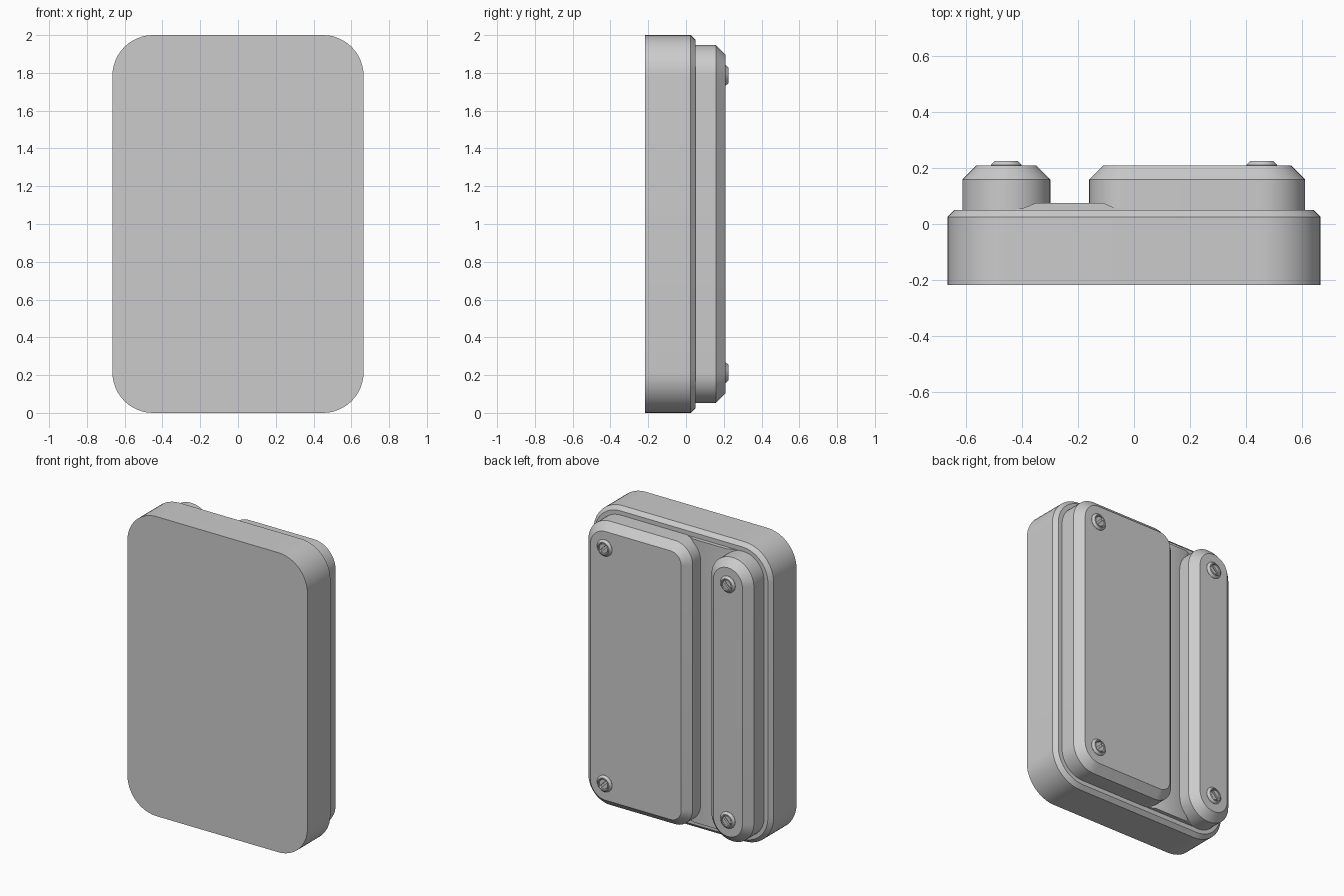
import bpy, bmesh
from math import sin, cos, pi, radians

if "Cube" in bpy.data.objects:
    bpy.data.objects.remove(bpy.data.objects["Cube"])


def finish(name, bm, smooth=30):
    bmesh.ops.recalc_face_normals(bm, faces=bm.faces[:])
    mesh = bpy.data.meshes.new(name)
    bm.to_mesh(mesh)
    bm.free()
    ob = bpy.data.objects.new(name, mesh)
    bpy.context.collection.objects.link(ob)
    bpy.ops.object.select_all(action='DESELECT')
    ob.select_set(True)
    bpy.context.view_layer.objects.active = ob
    bpy.ops.object.shade_smooth_by_angle(angle=radians(smooth))
    return ob


def outline(x0, x1, z0, z1, r_left, r_right, inset, n=12):
    """Rounded rectangle in XZ, with own corner radius on each side."""
    pts = []
    for sx, sz, a0 in ((1, 1, 0), (-1, 1, 90), (-1, -1, 180), (1, -1, 270)):
        r = r_right if sx > 0 else r_left
        cx = x1 - r if sx > 0 else x0 + r
        cz = z1 - r if sz > 0 else z0 + r
        for i in range(n + 1):
            a = radians(a0 + 90 * i / n)
            pts.append((cx + (r - inset) * cos(a), cz + (r - inset) * sin(a)))
    return pts


def loft(bm, loops, closed=False):
    """Skin matching loops of points; cap the ends unless closed."""
    rings = [[bm.verts.new(p) for p in loop] for loop in loops]
    pairs = list(zip(rings, rings[1:])) + ([(rings[-1], rings[0])] if closed else [])
    for a, b in pairs:
        for i in range(len(a)):
            j = (i + 1) % len(a)
            bm.faces.new((a[i], a[j], b[j], b[i]))
    if not closed:
        bm.faces.new(rings[0])
        bm.faces.new(rings[-1])


def plate(name, x0, x1, z0, z1, r_left, r_right, levels):
    bm = bmesh.new()
    loft(bm, [[(x, y, z) for x, z in outline(x0, x1, z0, z1, r_left, r_right, ins)]
              for y, ins in levels])
    return finish(name, bm)


def screw(name, x, z, slot_angle):
    bm = bmesh.new()
    # bevelled collar
    n = 32
    profile = [(.055, .20), (.055, .21), (.042, .224), (.036, .224), (.034, .212), (.034, .20)]
    loft(bm, [[(x + r * cos(2 * pi * i / n), y, z + r * sin(2 * pi * i / n)) for i in range(n)]
              for r, y in profile], closed=True)
    # two half discs leaving a slot between them
    for side in (0, pi):
        half = []
        for i in range(13):
            a = radians(12) + radians(156) * i / 12 + side + slot_angle
            half.append((x + .031 * cos(a), z + .031 * sin(a)))
        loft(bm, [[(px, y, pz) for px, pz in half] for y in (.20, .221)])
    return finish(name, bm)


# main body with a chamfered back edge
plate("body", -.665, .665, 0, 2, .215, .215, [(-.217, 0), (.025, 0), (.05, .025)])

# raised back covers
cover_levels = [(.045, 0), (.158, 0), (.208, .05)]
plate("wide_cover", -.16, .61, .053, 1.947, .13, .16, cover_levels)
plate("narrow_cover", -.612, -.298, .053, 1.947, .156, .156, cover_levels)

# low ridge between the covers, with flared sides
half = [(.218, .05), (.19, .052), (.165, .057), (.145, .064), (.13, .071), (.12, .075)]
section = ([(-.23 - d, y) for d, y in half] + [(-.23 + d, y) for d, y in reversed(half)])
bm = bmesh.new()
loft(bm, [[(x, y, z) for x, y in section] for z in (.055, 1.945)])
finish("channel_ridge", bm)

# slotted screws
for x, side in ((.455, "wide"), (-.455, "narrow")):
    for z, end in ((.213, "lower"), (1.787, "upper")):
        screw(f"{side}_{end}_screw", x, z, radians(45 if x < 0 else 135))
